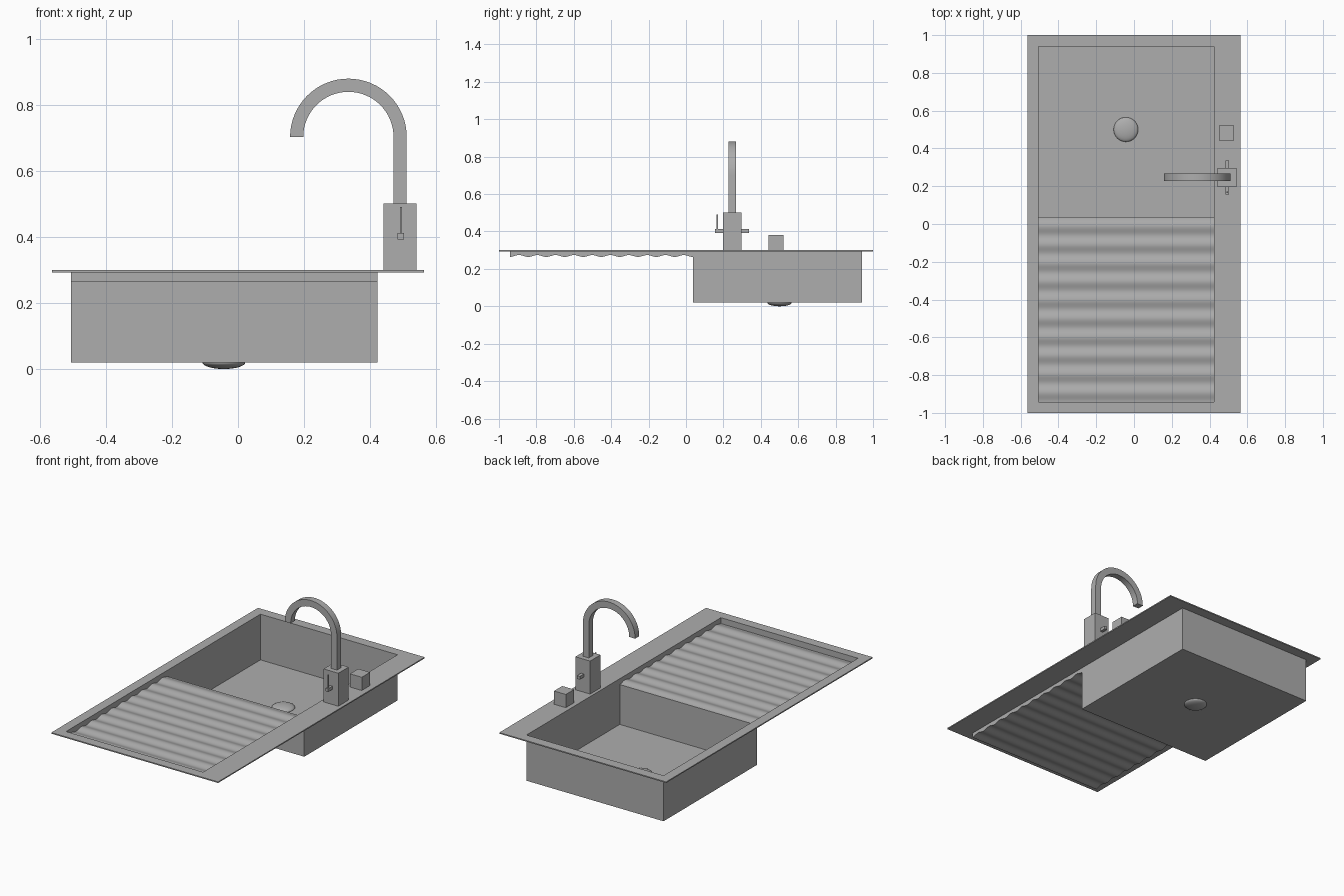
import bpy, bmesh
from math import sin, cos, pi

cube = bpy.data.objects.get("Cube")
if cube:
    bpy.data.objects.remove(cube, do_unlink=True)

steel = bpy.data.materials.new("brushed_steel")
steel.use_nodes = True
GREY = (0.42, 0.42, 0.42, 1)
steel.diffuse_color = GREY
steel.node_tree.nodes["Principled BSDF"].inputs["Base Color"].default_value = GREY


def finish(name, bm, smooth=False):
    bmesh.ops.recalc_face_normals(bm, faces=bm.faces)
    mesh = bpy.data.meshes.new(name)
    bm.to_mesh(mesh)
    bm.free()
    mesh.materials.append(steel)
    obj = bpy.data.objects.new(name, mesh)
    bpy.context.collection.objects.link(obj)
    if smooth:
        bpy.ops.object.select_all(action='DESELECT')
        bpy.context.view_layer.objects.active = obj
        obj.select_set(True)
        bpy.ops.object.shade_smooth_by_angle(angle=pi / 5)
    return obj


def box(name, x, y, z):
    """Box from (min, max) ranges on each axis."""
    bm = bmesh.new()
    bmesh.ops.create_cube(bm, size=1)
    for v in bm.verts:
        v.co = [r[0] if c < 0 else r[1] for c, r in zip(v.co, (x, y, z))]
    return finish(name, bm)


X0, X1 = -0.506, 0.423       # opening
Y0, Y1 = -0.942, 0.94
RIM_LOW, TOP = 0.293, 0.30
DIVIDE, TRAY, FLOOR = 0.037, 0.264, 0.02

# Flat rim: a closed rectangular frame
bm = bmesh.new()
outer = [(-0.565, -1), (0.565, -1), (0.565, 1), (-0.565, 1)]
inner = [(X0, Y0), (X1, Y0), (X1, Y1), (X0, Y1)]
loops = [[bm.verts.new((x, y, z)) for x, y in ring]
         for ring, z in ((outer, RIM_LOW), (outer, TOP), (inner, TOP), (inner, RIM_LOW))]
for a in range(4):
    for i in range(4):
        j, b = (i + 1) % 4, (a + 1) % 4
        bm.faces.new((loops[a][i], loops[a][j], loops[b][j], loops[b][i]))
finish("rim", bm)

# Basin and ribbed drainboard: one long section swept across the width
WAVES, STEPS = 10, 12
count = WAVES * STEPS
section = [(Y0, TOP)]
for i in range(count + 1):
    t = i / count
    section.append((Y0 + t * (DIVIDE - Y0), TRAY + 0.005 * (1 - cos(2 * pi * WAVES * t))))
section += [(DIVIDE, FLOOR), (Y1, FLOOR), (Y1, TOP)]
bm = bmesh.new()
left, right = [[bm.verts.new((x, y, z)) for y, z in section] for x in (X0, X1)]
for i in range(len(section) - 1):
    bm.faces.new((left[i], left[i + 1], right[i + 1], right[i]))
# Side walls: one strip beside the drainboard, one panel beside the basin
for x, edge in ((X0, left), (X1, right)):
    tops = [edge[0]] + [bm.verts.new((x, y, TOP)) for y, z in section[2:count + 2]]
    for i in range(count):
        bm.faces.new((tops[i], tops[i + 1], edge[i + 2], edge[i + 1]))
    bm.faces.new((tops[-1], edge[-1], edge[-2], edge[-3], edge[-4]))
finish("basin_and_drainboard", bm, smooth=True)

# Domed drain through the basin floor
bm = bmesh.new()
bmesh.ops.create_uvsphere(bm, u_segments=32, v_segments=16, radius=1)
for v in bm.verts:
    v.co = (-0.043 + 0.065 * v.co.x, 0.5 + 0.065 * v.co.y, 0.02 + 0.02 * v.co.z)
finish("drain", bm, smooth=True)

# Tap body, handle and soap dispenser
box("tap_body", (0.442, 0.542), (0.197, 0.297), (TOP, 0.502))
box("handle_bar", (0.484, 0.503), (0.155, 0.337), (0.393, 0.412))
box("handle_lever", (0.491, 0.498), (0.164, 0.171), (0.41, 0.491))
box("soap_dispenser", (0.45, 0.53), (0.441, 0.521), (TOP, 0.381))

# Gooseneck spout: square section along a riser and half circle
CX, CZ, R, H, CY = 0.335, 0.704, 0.157, 0.02, 0.247
path = [(CX + R, 0.5, 0)] + [(CX + R * cos(a), CZ + R * sin(a), a)
                             for a in (pi * i / 32 for i in range(33))]
bm = bmesh.new()
rings = []
for x, z, a in path:
    rings.append([bm.verts.new((x + s * cos(a), CY + w, z + s * sin(a)))
                  for s, w in ((-H, -H), (H, -H), (H, H), (-H, H))])
for a, b in zip(rings, rings[1:]):
    for i in range(4):
        j = (i + 1) % 4
        bm.faces.new((a[i], a[j], b[j], b[i]))
bm.faces.new(rings[0])
bm.faces.new(rings[-1])
finish("spout", bm, smooth=True)
